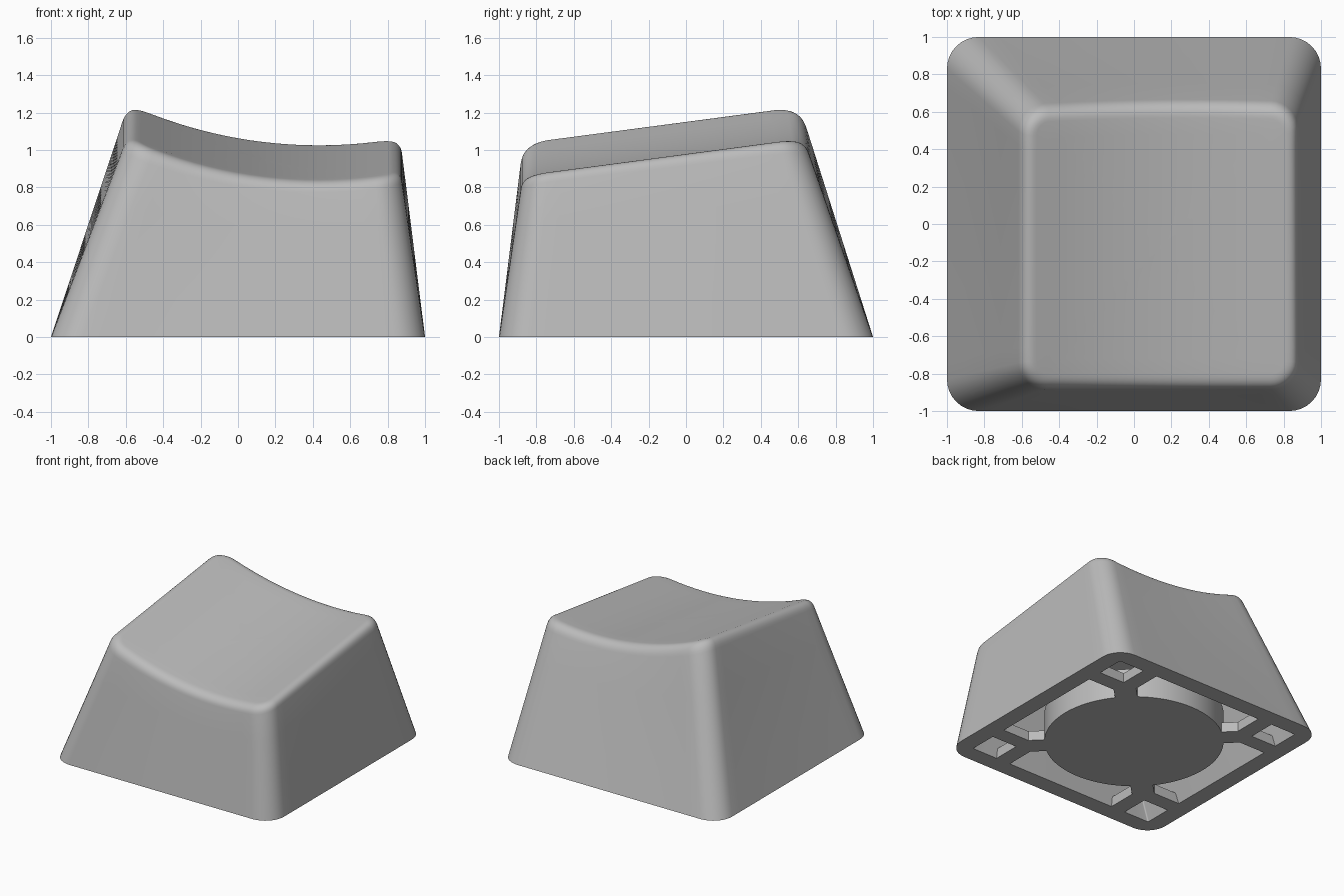
import bpy
import bmesh
from math import sin, cos, pi, sqrt
from mathutils import Vector

cube = bpy.data.objects.get("Cube")
if cube:
    bpy.data.objects.remove(cube)

grey = bpy.data.materials.new("plain grey")
grey.use_nodes = True
colour = (0.5, 0.5, 0.5, 1)
grey.diffuse_color = colour
grey.node_tree.nodes["Principled BSDF"].inputs["Base Color"].default_value = colour


def finish(bm, name):
    bmesh.ops.recalc_face_normals(bm, faces=bm.faces)
    mesh = bpy.data.meshes.new(name)
    bm.to_mesh(mesh)
    bm.free()
    mesh.materials.append(grey)
    obj = bpy.data.objects.new(name, mesh)
    bpy.context.collection.objects.link(obj)
    bpy.ops.object.select_all(action="DESELECT")
    obj.select_set(True)
    bpy.context.view_layer.objects.active = obj
    bpy.ops.object.shade_smooth_by_angle(angle=pi / 6)
    return obj


def dish(x, y):
    """Height of the tilted cylindrical scoop."""
    radius = 2.43
    return 0.948 + 0.133 * y + radius - sqrt(radius ** 2 - (x - 0.43) ** 2)


def ring(x0, x1, y0, y1, r, arc=8, side=16):
    """Rounded rectangle with matching point order for lofting."""
    centres = [(x1 - r, y1 - r), (x0 + r, y1 - r), (x0 + r, y0 + r), (x1 - r, y0 + r)]
    pts = []
    for q in range(4):
        corner = [Vector((centres[q][0] + r * cos((q + i / arc) * pi / 2),
                          centres[q][1] + r * sin((q + i / arc) * pi / 2), 0))
                  for i in range(arc + 1)]
        a = (q + 1) * pi / 2
        n = centres[(q + 1) % 4]
        nxt = Vector((n[0] + r * cos(a), n[1] + r * sin(a), 0))
        pts += corner + [corner[-1].lerp(nxt, i / side) for i in range(1, side)]
    return pts


def top_ring(inset, r, drop=0):
    """Top outline laid on the dish, with a slightly bowed back edge."""
    pts = ring(-0.59 + inset, 0.868 - inset, -0.875 + inset, 0.61 - inset, r)
    for p in pts:
        if p.y > 0:
            p.y += 0.05 * p.y * (1 - ((p.x - 0.3) / 0.9) ** 2)
        p.z = dish(p.x, p.y) - drop
    return pts


def shrink(pts, k, drop=0):
    """Scale an outline towards its middle, keeping it on the dish."""
    mid = Vector((0.14, -0.13, 0))
    out = [mid.lerp(p, k) for p in pts]
    for p in out:
        p.z = dish(p.x, p.y) - drop
    return out


def mix(a, b, t):
    return [p.lerp(q, t) for p, q in zip(a, b)]


# Hollow cap: one continuous loft from the ceiling, over the rim, to the dish
base = ring(-1, 1, -1, 1, 0.17)
sharp = top_ring(0, 0.14)
inset = top_ring(0.07, 0.07)
inner_base = ring(-0.86, 0.86, -0.86, 0.86, 0.01)
ceiling = top_ring(0.12, 0.01, 0.14)
steps = [k / 8 for k in range(1, 8)]

loops = [shrink(ceiling, k, 0.14) for k in [0.02] + steps]
loops += [ceiling, inner_base, base]
shoulder = mix(base, sharp, 0.93)
loops += [mix(base, shoulder, k / 4) for k in range(1, 4)]
for i in range(9):
    t = i / 8
    loops.append(mix(mix(shoulder, sharp, t), mix(sharp, inset, t), t))
loops += [shrink(inset, k) for k in reversed([0.02] + steps)]

bm = bmesh.new()
rows = [[bm.verts.new(p) for p in loop] for loop in loops]
count = len(base)
for a, b in zip(rows, rows[1:]):
    for i in range(count):
        j = (i + 1) % count
        bm.faces.new((a[i], a[j], b[j], b[i]))
bm.faces.new(rows[0])
bm.faces.new(rows[-1])
finish(bm, "cap_shell")

# Round plug under the cap, level with the rim
bm = bmesh.new()
bmesh.ops.create_cone(bm, cap_ends=True, segments=96, radius1=0.675, radius2=0.675, depth=0.24)
bmesh.ops.translate(bm, verts=bm.verts, vec=(0, 0, 0.12))
finish(bm, "round_plug")

# Forked ribs joining the plug to the rim at each corner
n = 0.06
fork = [(0.44 - n, 0.44 + n), (0.44 + n, 0.44 - n), (0.5 + 2 * n, 0.5), (0.87, 0.5),
        (0.87, 0.63), (0.63, 0.63), (0.63, 0.87), (0.5, 0.87), (0.5, 0.5 + 2 * n)]
for sx, side_name in ((1, "left"), (-1, "right")):
    for sy, end_name in ((-1, "front"), (1, "back")):
        bm = bmesh.new()
        face = bm.faces.new([bm.verts.new((sx * x, sy * y, 0)) for x, y in fork])
        grown = bmesh.ops.extrude_face_region(bm, geom=[face], use_keep_orig=True)
        top = [v for v in grown["geom"] if isinstance(v, bmesh.types.BMVert)]
        bmesh.ops.translate(bm, verts=top, vec=(0, 0, 0.08))
        finish(bm, f"{end_name}_{side_name}_rib")
